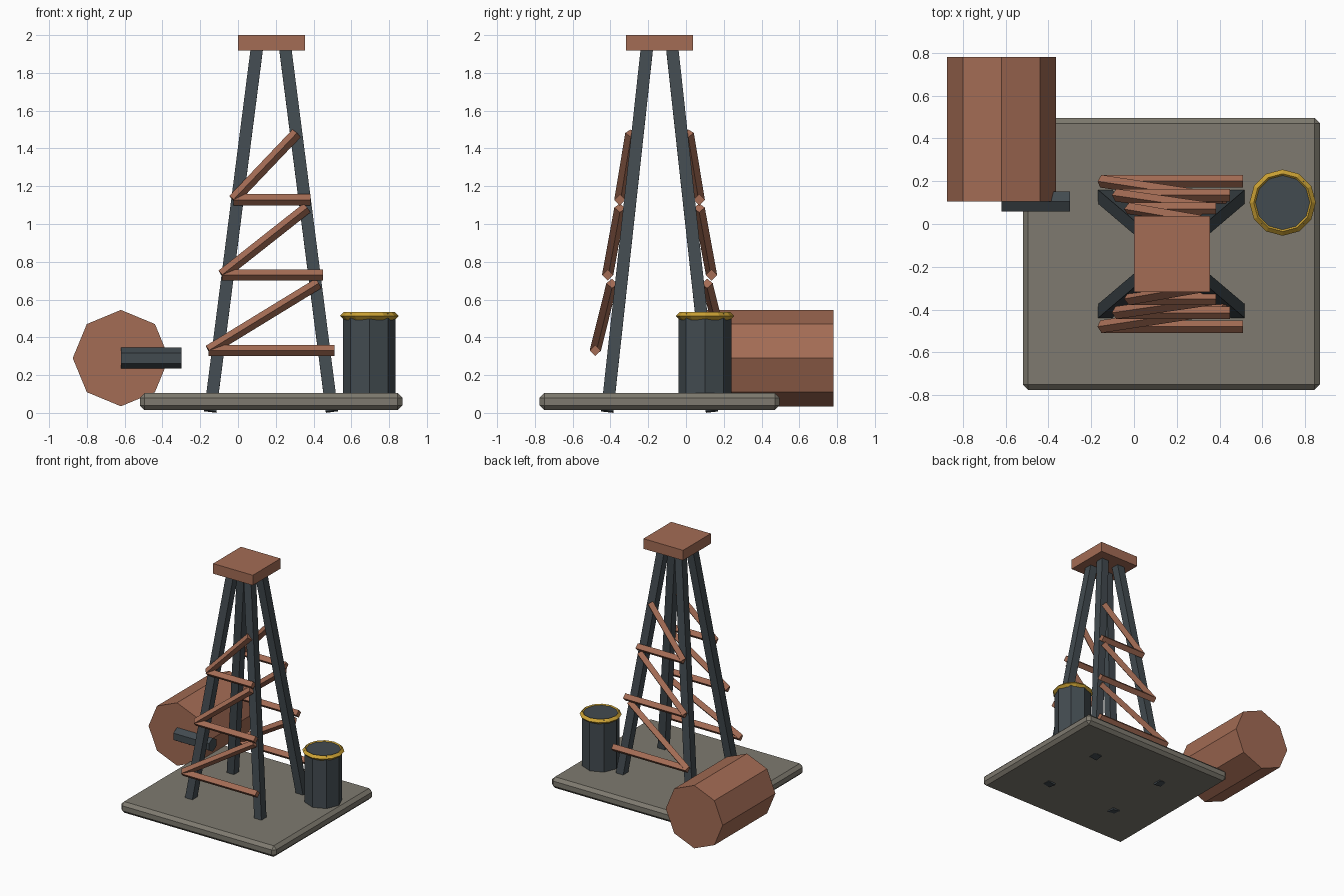
import bpy
import math
from mathutils import Vector, Matrix

if "Cube" in bpy.data.objects:
    bpy.data.objects.remove(bpy.data.objects["Cube"], do_unlink=True)


def material(name, rgb):
    mat = bpy.data.materials.new(name)
    mat.use_nodes = True
    color = (*rgb, 1.0)
    mat.diffuse_color = color
    mat.node_tree.nodes["Principled BSDF"].inputs["Base Color"].default_value = color
    return mat


COPPER = material("copper_brown", (0.37, 0.15, 0.09))
STEEL = material("dark_steel", (0.055, 0.07, 0.08))
STONE = material("grey_stone", (0.21, 0.195, 0.16))
GOLD = material("gold", (0.6, 0.36, 0.035))


def finish(name, mat):
    obj = bpy.context.object
    obj.name = name
    obj.data.name = name
    obj.data.materials.append(mat)
    return obj


def box(name, low, high, mat):
    low, high = Vector(low), Vector(high)
    bpy.ops.mesh.primitive_cube_add(size=1, location=(low + high) / 2)
    obj = finish(name, mat)
    obj.scale = high - low
    bpy.ops.object.transform_apply(location=False, rotation=False, scale=True)
    return obj


def beam(name, start, end, width, mat, diamond=False):
    """Square bar between two points; diamond turns an edge to the front."""
    start, end = Vector(start), Vector(end)
    along = (end - start).normalized()
    if diamond:
        side = (Vector((0, 1, 0)) - along * along.y).normalized()
        other = along.cross(side)
        turn = Matrix((side, other, along)).transposed().to_4x4()
        turn = turn @ Matrix.Rotation(math.pi / 4, 4, 'Z')
    else:
        turn = Vector((0, 0, 1)).rotation_difference(along).to_matrix().to_4x4()
    bpy.ops.mesh.primitive_cube_add(size=1)
    obj = finish(name, mat)
    size = Matrix.Diagonal((width, width, (end - start).length, 1))
    obj.data.transform(turn @ size)
    obj.location = (start + end) / 2
    return obj


def drum(name, sides, radius, depth, center, mat, rotation=(0, 0, 0)):
    bpy.ops.mesh.primitive_cylinder_add(vertices=sides, radius=radius, depth=depth,
                                        location=center, rotation=rotation)
    return finish(name, mat)


# Tower centre
CX, CY = 0.175, -0.14

# Chamfered base slab
slab = box("base_slab", (-0.52, -0.775, 0.015), (0.87, 0.495, 0.105), STONE)
bevel = slab.modifiers.new("chamfer", 'BEVEL')
bevel.width = 0.025
bevel.segments = 1

# Four leaning legs and the top cap
for x_name, sx in (("right", -1), ("left", 1)):
    for y_name, sy in (("front", -1), ("back", 1)):
        beam(f"{y_name}_{x_name}_leg",
             (CX + sx * 0.322, CY + sy * 0.277, 0.008),
             (CX + sx * 0.075, CY + sy * 0.067, 1.93), 0.065, STEEL)
box("tower_cap", (0, -0.318, 1.918), (0.355, 0.038, 2), COPPER)

# Horizontal and diagonal braces, repeated on the front and back
# height, left x, right x, depth offset, diagonal end x, height and offset
LEVELS = [
    (0.33, -0.155, 0.51, 0.34, 0.425, 0.685, 0.252),
    (0.73, -0.085, 0.45, 0.275, 0.365, 1.085, 0.21),
    (1.128, -0.025, 0.383, 0.21, 0.31, 1.48, 0.152),
]
for y_name, sy in (("front", -1), ("back", 1)):
    for i, (z, x0, x1, off, dx, dz, doff) in enumerate(LEVELS, 1):
        y = CY + sy * off
        beam(f"{y_name}_crossbar_{i}", (x0, y, z), (x1, y, z), 0.042, COPPER, True)
        beam(f"{y_name}_diagonal_{i}", (x0, y, z),
             (dx, CY + sy * doff, dz), 0.042, COPPER, True)

# Standing barrel with a faceted rim
drum("barrel", 8, 0.14, 0.425, (0.695, 0.1, 0.3125), STEEL)
bpy.ops.mesh.primitive_torus_add(location=(0.695, 0.1, 0.513), major_segments=12,
                                 minor_segments=4, major_radius=0.135,
                                 minor_radius=0.02)
finish("barrel_rim", GOLD)

# Lying tank and its outlet pipe
drum("tank", 8, 0.255, 0.675, (-0.62, 0.4425, 0.29), COPPER, (math.pi / 2, 0, 0))
pipe = drum("outlet_pipe", 6, 0.055, 0.32, (-0.46, 0.105, 0.29), STEEL)
pipe.rotation_euler = (math.pi / 2, 0, math.pi / 2)
